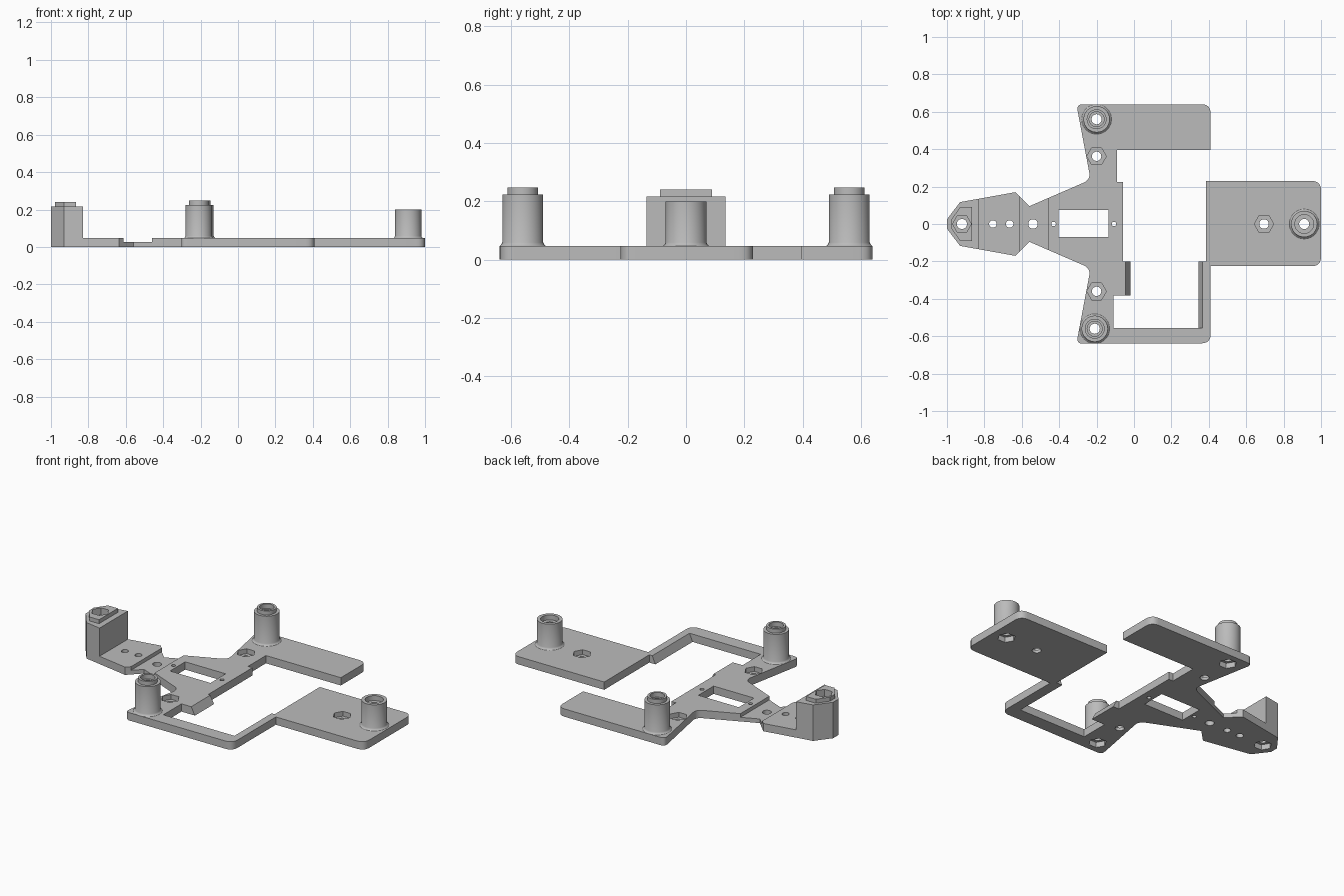
import bpy, bmesh, math
from mathutils import Vector

cube = bpy.data.objects.get("Cube")
if cube:
    bpy.data.objects.remove(cube, do_unlink=True)

grey = bpy.data.materials.new("plain grey")
grey.use_nodes = True
color = (0.5, 0.5, 0.5, 1)
grey.diffuse_color = color
grey.node_tree.nodes["Principled BSDF"].inputs["Base Color"].default_value = color

T = 0.047       # plate thickness
BORE = 0.027    # screw hole radius


def rounded(corners):
    """Turn (x, y, setback) corners into an outline with eased corners."""
    out = []
    for i, (x, y, r) in enumerate(corners):
        p = Vector((x, y))
        if not r:
            out.append(p)
            continue
        a = p + (Vector(corners[i - 1][:2]) - p).normalized() * r
        b = p + (Vector(corners[(i + 1) % len(corners)][:2]) - p).normalized() * r
        for k in range(7):
            t = k / 6
            out.append(a * (1 - t) ** 2 + p * 2 * t * (1 - t) + b * t * t)
    return out


def prism(name, outline, z0, z1):
    bm = bmesh.new()
    face = bm.faces.new([bm.verts.new((p[0], p[1], z0)) for p in outline])
    top = bmesh.ops.extrude_face_region(bm, geom=[face])["geom"]
    for v in top:
        if isinstance(v, bmesh.types.BMVert):
            v.co.z = z1
    bmesh.ops.recalc_face_normals(bm, faces=bm.faces)
    mesh = bpy.data.meshes.new(name)
    bm.to_mesh(mesh)
    bm.free()
    mesh.materials.append(grey)
    ob = bpy.data.objects.new(name, mesh)
    bpy.context.collection.objects.link(ob)
    return ob


def ring(x, y, r, sides=32):
    return [(x + r * math.cos(math.tau * i / sides),
             y + r * math.sin(math.tau * i / sides)) for i in range(sides)]


def cut(ob, outline, z0=-1, z1=1):
    """Remove a prism from the object."""
    tool = prism("cutter", outline, z0, z1)
    tool.hide_render = True
    mod = ob.modifiers.new("cut", "BOOLEAN")
    mod.operation, mod.solver, mod.object = "DIFFERENCE", "EXACT", tool
    bpy.context.view_layer.objects.active = ob
    bpy.ops.object.modifier_apply(modifier=mod.name)
    bpy.data.objects.remove(tool, do_unlink=True)


def lathe(name, x, y, profile, sides=40):
    """Stack rings of (radius, z) into a closed round solid."""
    bm = bmesh.new()
    rows = [[bm.verts.new((*p, z)) for p in ring(x, y, r, sides)] for r, z in profile]
    for low, high in zip(rows, rows[1:]):
        for i in range(sides):
            j = (i + 1) % sides
            bm.faces.new((low[i], low[j], high[j], high[i]))
    bm.faces.new(rows[0])
    bm.faces.new(rows[-1])
    bmesh.ops.recalc_face_normals(bm, faces=bm.faces)
    mesh = bpy.data.meshes.new(name)
    bm.to_mesh(mesh)
    bm.free()
    mesh.materials.append(grey)
    ob = bpy.data.objects.new(name, mesh)
    bpy.context.collection.objects.link(ob)
    return ob


def box(x0, x1, y0, y1):
    return [(x0, y0), (x1, y0), (x1, y1), (x0, y1)]


def mirrored(half):
    return [(x, -y, *r) for x, y, *r in reversed(half)] + half


# Base plate outline: symmetric nose and wings, then the right-hand contour
nose = [(-1, .025, 0), (-.93, .117, 0), (-.635, .17, 0), (-.56, .095, 0),
        (-.232, .237, .04), (-.308, .64, .035)]
contour = [(.41, .64, .05), (.41, .395, 0), (-.09, .395, 0), (-.09, .225, 0),
           (-.06, .225, 0), (-.06, -.2, 0), (-.02, -.2, 0), (-.02, -.382, 0),
           (-.11, -.382, 0), (-.11, -.555, 0), (.365, -.555, 0), (.365, -.2, 0),
           (.385, -.2, 0), (.385, .23, 0), (1, .23, .05), (1, -.225, .05),
           (.41, -.225, 0), (.41, -.638, .05)]
plate = prism("base_plate", rounded(mirrored(nose) + contour), 0, T)

# Sloping edges beside the opening
for v in plate.data.vertices:
    if abs(v.co.x + .02) < .001 and v.co.z > T / 2 and v.co.y < 0:
        v.co.x = -.045
    if abs(v.co.x - .365) < .001 and v.co.z < T / 2 and v.co.y < 0:
        v.co.x = .345

# Recessed step, window and small holes along the centre line
cut(plate, box(-.612, -.46, -.4, .4), .025, 1)
cut(plate, box(-.405, -.135, -.07, .075))
for x, r in ((-.755, .02), (-.665, .02), (-.54, .025), (-.43, .012), (-.107, .012)):
    cut(plate, ring(x, 0, r))

# Hexagonal nut pockets open at the top
for x, y in ((-.2, .362), (-.2, -.36), (.695, 0)):
    cut(plate, ring(x, y, .052, 6), .018, 1)
    cut(plate, ring(x, y, .025))

# Hexagonal pockets underneath the posts
posts = {"rear_post": (-.2, .56), "front_post": (-.21, -.56), "end_post": (.91, 0)}
nose_hole = (-.92, 0)
for x, y in [*posts.values(), nose_hole]:
    cut(plate, ring(x, y, .05, 6), -1, .032)
    cut(plate, ring(x, y, BORE))

# Round posts with flared feet
smooth = [plate]
for name, (x, y) in posts.items():
    profile = [(.08, T), (.074, T + .004), (.07, T + .012)]
    if name == "end_post":
        profile += [(.07, .2)]
        sink, radius = .17, .05
    else:
        profile += [(.07, .224), (.053, .224), (.053, .248)]
        sink, radius = .22, .04
    post = lathe(name, x, y, profile)
    cut(post, ring(x, y, radius), sink, 1)
    cut(post, ring(x, y, BORE))
    smooth.append(post)

# Tall nose block with a raised hexagonal socket
block = prism("nose_block", mirrored(nose[:2] + [(-.83, .135, 0)]), T, .217)
boss = prism("nose_boss", mirrored([(-.978, .022), (-.93, .09), (-.865, .09)]), .217, .241)
for ob in (block, boss):
    cut(ob, ring(*nose_hole, .05, 6), .2, 1)
    cut(ob, ring(*nose_hole, BORE))
    smooth.append(ob)

# Smooth the round walls, keep edges crisp
bpy.ops.object.select_all(action="DESELECT")
for ob in smooth:
    ob.select_set(True)
bpy.context.view_layer.objects.active = plate
bpy.ops.object.shade_smooth_by_angle(angle=math.radians(30))
